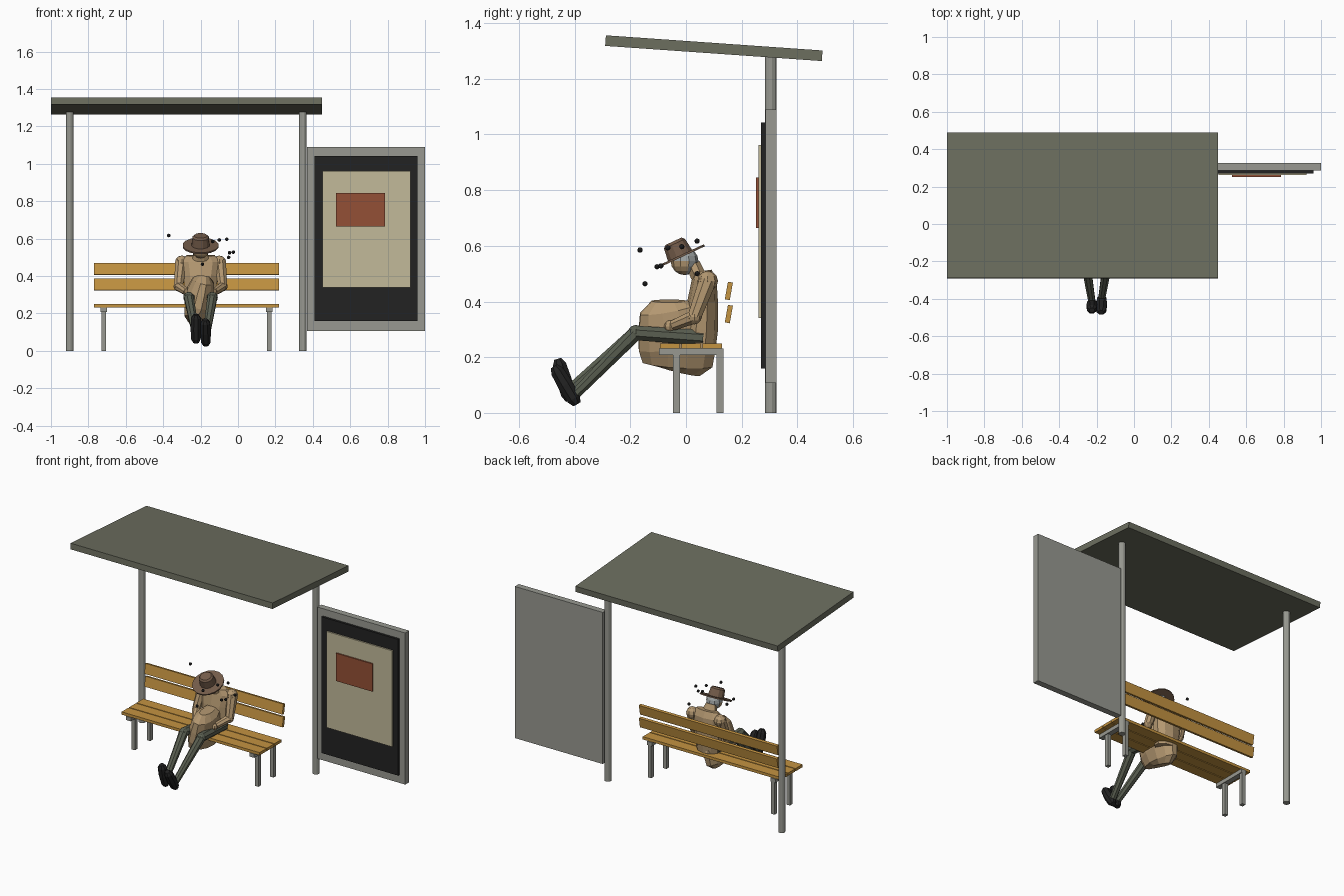
import bpy, bmesh, math
from mathutils import Vector, Matrix

if "Cube" in bpy.data.objects:
    bpy.data.objects.remove(bpy.data.objects["Cube"])


def material(name, r, g, b):
    m = bpy.data.materials.new(name)
    lin = [((c / 255 + 0.055) / 1.055) ** 2.4 for c in (r, g, b)]
    m.diffuse_color = (*lin, 1)
    m.use_nodes = True
    m.node_tree.nodes["Principled BSDF"].inputs["Base Color"].default_value = m.diffuse_color
    return m


ROOF = material("olive grey roof", 108, 110, 95)
METAL = material("grey metal", 152, 153, 145)
BLACK = material("black", 34, 34, 34)
PAPER = material("cream paper", 194, 186, 154)
RED = material("rust red", 148, 80, 54)
WOOD = material("golden wood", 196, 147, 65)
COAT = material("tan coat", 180, 152, 113)
HAT = material("brown felt", 116, 92, 74)
CLOTH = material("dark green cloth", 90, 95, 81)
HAIR = material("silver hair", 158, 163, 163)


def finish(name, bm, *mats):
    bmesh.ops.recalc_face_normals(bm, faces=bm.faces)
    mesh = bpy.data.meshes.new(name)
    bm.to_mesh(mesh)
    bm.free()
    for m in mats:
        mesh.materials.append(m)
    ob = bpy.data.objects.new(name, mesh)
    bpy.context.collection.objects.link(ob)
    return ob


def box(name, x, y, z, mat, tilt=0):
    """Box from (min, max) ranges, tilted about x around its centre."""
    bm = bmesh.new()
    size = [b - a for a, b in (x, y, z)]
    mid = [(a + b) / 2 for a, b in (x, y, z)]
    bmesh.ops.create_cube(bm, size=1, matrix=Matrix.Translation(mid)
                          @ Matrix.Rotation(math.radians(tilt), 4, 'X')
                          @ Matrix.Diagonal((*size, 1)))
    return finish(name, bm, mat)


def loft(name, rings, mat, sides=8):
    """Skin through rings of (centre, half width in x, half depth)."""
    bm = bmesh.new()
    pts = [Vector(r[0]) for r in rings]
    loops = []
    for i, (_, rx, ry) in enumerate(rings):
        t = (pts[min(i + 1, len(pts) - 1)] - pts[max(i - 1, 0)]).normalized()
        u = (Vector((1, 0, 0)) - t * t.x).normalized()
        v = t.cross(u)
        loops.append([bm.verts.new(pts[i] + u * rx * math.cos(a) + v * ry * math.sin(a))
                      for a in (2 * math.pi * (k + 0.5) / sides for k in range(sides))])
    for a, b in zip(loops, loops[1:]):
        for k in range(sides):
            n = (k + 1) % sides
            bm.faces.new((a[k], a[n], b[n], b[k]))
    bm.faces.new(loops[0])
    bm.faces.new(loops[-1])
    return finish(name, bm, mat)


def ball(name, centre, r, mats, seg=10, rings=8):
    bm = bmesh.new()
    bmesh.ops.create_uvsphere(bm, u_segments=seg, v_segments=rings, radius=r,
                              matrix=Matrix.Translation(centre))
    return finish(name, bm, *mats)


# Shelter roof and posts
box("roof", (-1, 0.45), (-0.29, 0.49), (1.291, 1.329), ROOF, -4)
for x in (-0.9, 0.347):
    loft("post", [((x, 0.304, 0), 0.021, 0.021), ((x, 0.304, 1.285), 0.021, 0.021)], METAL, 12)

# Poster panel
box("panel_frame", (0.37, 1.0), (0.285, 0.325), (0.107, 1.09), METAL)
box("panel_backing", (0.41, 0.96), (0.27, 0.286), (0.16, 1.043), BLACK)
box("poster", (0.452, 0.922), (0.261, 0.2705), (0.34, 0.963), PAPER)
box("poster_block", (0.525, 0.787), (0.252, 0.2615), (0.665, 0.845), RED)

# Bench
for y in (-0.093, -0.017, 0.059):
    box("seat_slat", (-0.77, 0.22), (y, y + 0.07), (0.232, 0.25), WOOD)
for z in (0.355, 0.438):
    box("back_slat", (-0.77, 0.22), (0.145, 0.163), (z - 0.032, z + 0.032), WOOD, -10)
for x in (-0.718, 0.167):
    box("seat_bearer", (x - 0.017, x + 0.017), (-0.097, 0.135), (0.208, 0.232), METAL)
    for y in (-0.034, 0.122):
        box("bench_leg", (x - 0.012, x + 0.012), (y - 0.013, y + 0.013), (0, 0.21), METAL)

# Coat body, collar and lap
cx = -0.2
loft("coat_body", [((cx, 0.05, 0.22), 0.075, 0.055), ((cx, 0.055, 0.30), 0.085, 0.06),
                   ((cx, 0.06, 0.40), 0.095, 0.055), ((cx, 0.065, 0.475), 0.11, 0.045),
                   ((cx, 0.06, 0.51), 0.08, 0.032)], COAT, 10)
loft("collar", [((cx, 0.045, 0.49), 0.05, 0.03), ((cx, 0.025, 0.535), 0.035, 0.028)], COAT)
loft("coat_lap", [((cx - 0.035, -0.035, 0.155), 0.035, 0.09), ((cx - 0.03, -0.03, 0.175), 0.06, 0.13),
                  ((cx - 0.015, -0.03, 0.24), 0.075, 0.145), ((cx, -0.045, 0.32), 0.075, 0.132),
                  ((cx + 0.015, -0.06, 0.375), 0.06, 0.11), ((cx + 0.02, -0.06, 0.402), 0.03, 0.065)],
     COAT, 12)

# Arms, mirrored across the body
for s in (-1, 1):
    ball("shoulder", (cx + s * 0.1, 0.078, 0.473), 0.037, [COAT], 8, 6)
    loft("upper_arm", [((cx + s * 0.104, 0.078, 0.475), 0.034, 0.034),
                       ((cx + s * 0.118, 0.03, 0.345), 0.026, 0.026)], COAT)
    ball("elbow", (cx + s * 0.118, 0.03, 0.345), 0.027, [COAT], 8, 6)
    loft("forearm", [((cx + s * 0.118, 0.03, 0.345), 0.026, 0.026),
                     ((cx + s * 0.075, -0.045, 0.315), 0.02, 0.02)], COAT)
    ball("hand", (cx + s * 0.068, -0.058, 0.311), 0.022, [COAT], 8, 6)

# Legs and shoes, one foot resting higher
for hip, knee, ankle, toe in (
        ((-0.25, 0.06, 0.27), (-0.263, -0.18, 0.287), (-0.225, -0.415, 0.085), (-0.225, -0.455, 0.175)),
        ((-0.15, 0.06, 0.27), (-0.137, -0.18, 0.287), (-0.172, -0.395, 0.07), (-0.175, -0.463, 0.15))):
    loft("thigh", [(hip, 0.036, 0.03), (knee, 0.03, 0.028)], CLOTH)
    ball("knee", knee, 0.029, [CLOTH], 8, 6)
    loft("shin", [(knee, 0.028, 0.028), (ankle, 0.02, 0.02)], CLOTH)
    t = Vector(toe)
    h = Vector(ankle) + Vector((0, -0.008, -0.02))
    d = (t - h).normalized()
    loft("shoe", [(h - d * 0.022, 0.016, 0.016), (h, 0.027, 0.027), (h.lerp(t, 0.5), 0.031, 0.03),
                  (t, 0.028, 0.026), (t + d * 0.02, 0.015, 0.014)], BLACK)

# Head, with hair behind and face in front
head = ball("head", (cx, -0.005, 0.545), 0.05, [HAIR, COAT])
for f in head.data.polygons:
    f.material_index = 1 if f.center.y < 0.0 and f.center.z < 0.54 else 0

# Tilted hat
up = Vector((0, -math.sin(math.radians(25)), math.cos(math.radians(25))))
base = Vector((cx, -0.02, 0.562))
loft("hat_brim", [(base - up * 0.004, 0.097, 0.097), (base + up * 0.004, 0.097, 0.097)], HAT, 16)
loft("hat_crown", [(base, 0.05, 0.05), (base + up * 0.05, 0.045, 0.043),
                   (base + up * 0.06, 0.035, 0.033)], HAT, 12)

# Flies around the head
for p in ((-0.37, 0.04, 0.617), (-0.19, -0.147, 0.464), (-0.05, 0.04, 0.5), (-0.045, -0.104, 0.525),
          (-0.025, -0.09, 0.528), (-0.135, -0.165, 0.585), (-0.1, -0.065, 0.593), (-0.06, -0.015, 0.597)):
    ball("fly", p, 0.0095, [BLACK], 8, 6)
